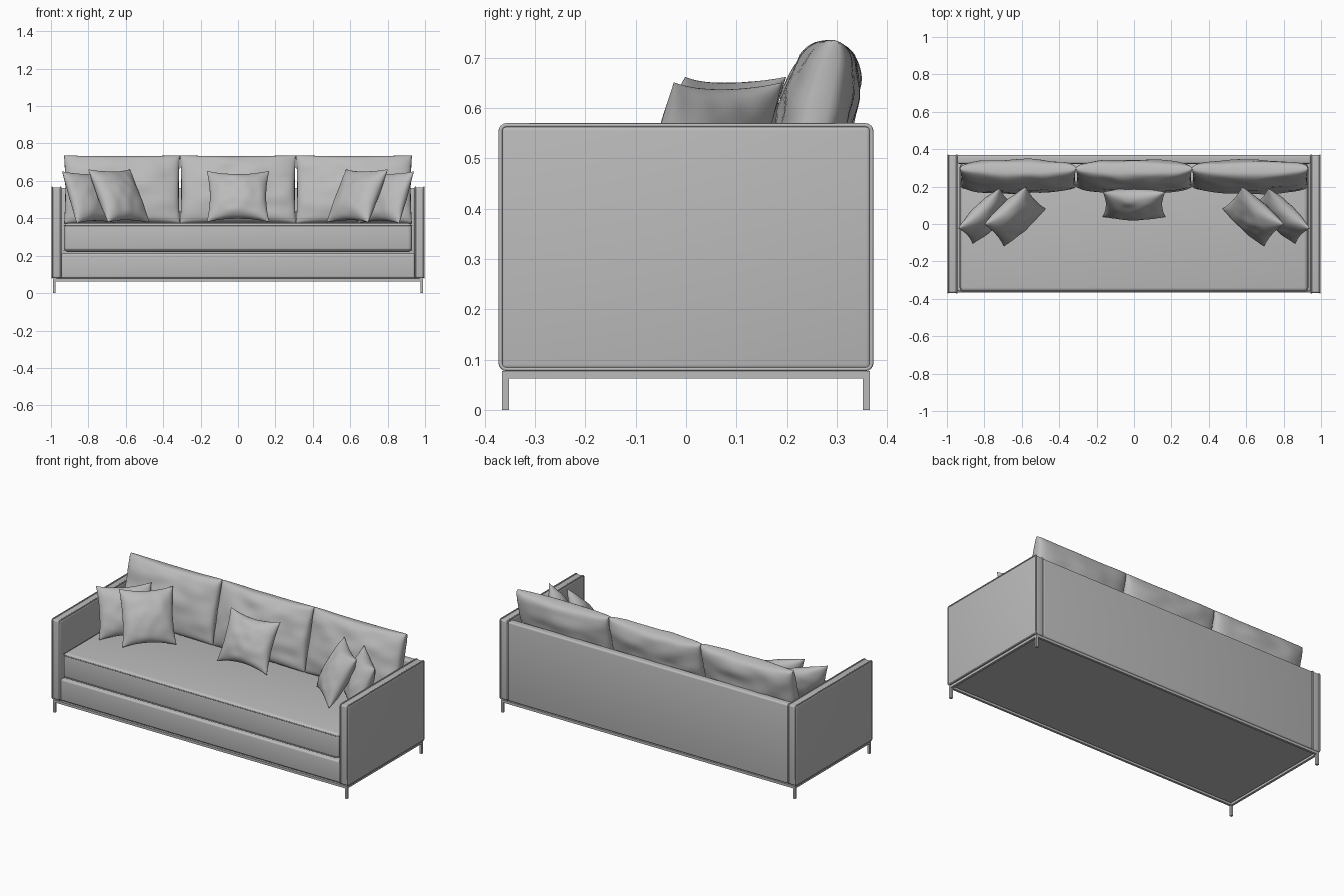
import bpy, bmesh, math
from mathutils import Matrix, Vector, noise

old = bpy.data.objects.get("Cube")
if old:
    bpy.data.objects.remove(old, do_unlink=True)

grey = bpy.data.materials.new("grey fabric")
grey.use_nodes = True
GREY = (0.5, 0.5, 0.5, 1)
grey.diffuse_color = GREY
grey.node_tree.nodes["Principled BSDF"].inputs["Base Color"].default_value = GREY


def finish(name, bm, smooth=True):
    bmesh.ops.recalc_face_normals(bm, faces=bm.faces)
    mesh = bpy.data.meshes.new(name)
    bm.to_mesh(mesh)
    bm.free()
    mesh.materials.append(grey)
    ob = bpy.data.objects.new(name, mesh)
    bpy.context.collection.objects.link(ob)
    if smooth:
        bpy.ops.object.select_all(action='DESELECT')
        ob.select_set(True)
        bpy.context.view_layer.objects.active = ob
        bpy.ops.object.shade_smooth_by_angle(angle=math.radians(40))
    return ob


def box(name, lo, hi, bevel=0.0):
    """Box between two corners, with optional rounded edges."""
    lo, hi = Vector(lo), Vector(hi)
    bm = bmesh.new()
    size = Matrix.Diagonal((hi - lo).to_4d())
    size[3][3] = 1
    bmesh.ops.create_cube(bm, size=1, matrix=Matrix.Translation((lo + hi) / 2) @ size)
    if bevel:
        bmesh.ops.bevel(bm, geom=bm.edges[:], offset=bevel, segments=4,
                        profile=0.5, affect='EDGES')
    return finish(name, bm, bool(bevel))


def piping(name, a, b, axis, level, corner=0.012, radius=0.004):
    """Thin cord around a rounded rectangle lying across the given axis."""
    curve = bpy.data.curves.new(name, 'CURVE')
    curve.dimensions = '3D'
    curve.bevel_depth = radius
    curve.bevel_resolution = 2
    spline = curve.splines.new('POLY')
    pts = []
    centres = ((b[0], b[1], -1, -1), (a[0], b[1], 1, -1),
               (a[0], a[1], 1, 1), (b[0], a[1], -1, 1))
    for quarter, (u, v, su, sv) in enumerate(centres):
        for step in range(5):
            t = (quarter + step / 4) * math.pi / 2
            p = [u + corner * (su + math.cos(t)), v + corner * (sv + math.sin(t))]
            p.insert(axis, level)
            pts.append(p)
    spline.points.add(len(pts) - 1)
    for point, p in zip(spline.points, pts):
        point.co = (*p, 1)
    spline.use_cyclic_u = True
    curve.materials.append(grey)
    bpy.context.collection.objects.link(bpy.data.objects.new(name, curve))


def pillow(name, size, centre, tilt, yaw=0, pinch=0.1, power=0.5, wrinkle=0.008):
    """Stuffed cushion: two domed sheets welded along a pinched outline."""
    w, h, d = size
    place = (Matrix.Translation(centre) @ Matrix.Rotation(math.radians(yaw), 4, 'Z')
             @ Matrix.Rotation(math.radians(-tilt), 4, 'X'))
    bm = bmesh.new()
    for side in (-1, 1):
        sheet = bmesh.ops.create_grid(bm, x_segments=32, y_segments=32, size=1)
        for vert in sheet["verts"]:
            u = math.sin(vert.co.x * math.pi / 2)
            v = math.sin(vert.co.y * math.pi / 2)
            dome = max(0, (1 - u * u) * (1 - v * v)) ** power
            x = w / 2 * u * (1 - pinch * 0.6 * (1 - v * v) * u * u)
            z = h / 2 * v * (1 - pinch * (1 - u * u) * v * v)
            ripple = noise.noise(Vector((u * 2.5, v * 2.5, side + centre[0] * 7)))
            y = side * dome * (d / 2 + wrinkle * ripple)
            vert.co = place @ Vector((x, y, z))
    bmesh.ops.remove_doubles(bm, verts=bm.verts, dist=0.0003)
    return finish(name, bm)


# Upholstered shell
for name, s in (("left", 1), ("right", -1)):
    x0, x1 = sorted((s * 0.943, s * 0.998))
    box(name + "_arm", (x0, -0.368, 0.08), (x1, 0.368, 0.565), 0.01)
    piping(name + "_arm_outer_piping", (-0.369, 0.081), (0.369, 0.566), 0, s * 0.994)
    piping(name + "_arm_inner_piping", (-0.369, 0.081), (0.369, 0.566), 0, s * 0.948)
box("back_panel", (-0.945, 0.322, 0.08), (0.945, 0.368, 0.563), 0.01)
box("seat_base", (-0.945, -0.36, 0.08), (0.945, 0.33, 0.212), 0.01)

# Long seat cushion with cords along its edges
box("seat_cushion", (-0.93, -0.362, 0.22), (0.93, 0.325, 0.374), 0.022)
for name, z in (("upper", 0.362), ("lower", 0.23)):
    piping("seat_" + name + "_piping", (-0.929, -0.361), (0.929, 0.324), 2, z, 0.022, 0.003)

# Slim metal frame and legs
for name, s in (("back", 1), ("front", -1)):
    y0, y1 = sorted((s * 0.352, s * 0.366))
    box(name + "_frame_bar", (-0.99, y0, 0.062), (0.99, y1, 0.077))
    for side, t in (("left", 1), ("right", -1)):
        x0, x1 = sorted((t * 0.976, t * 0.99))
        box(f"{name}_{side}_leg", (x0, y0, 0), (x1, y1, 0.077))
for side, t in (("left", 1), ("right", -1)):
    x0, x1 = sorted((t * 0.976, t * 0.99))
    box(side + "_frame_bar", (x0, -0.36, 0.062), (x1, 0.36, 0.077))
box("underside_panel", (-0.97, -0.345, 0.07), (0.97, 0.345, 0.085))

# Back cushions
for name, x in (("right", -0.62), ("middle", 0), ("left", 0.62)):
    pillow(name + "_back_cushion", (0.62, 0.375, 0.15), (x, 0.252, 0.553), 14,
           pinch=0.035, power=0.3, wrinkle=0.014)

# Throw pillows
pillow("middle_throw_pillow", (0.335, 0.305, 0.13), (0, 0.105, 0.517), 26, pinch=0.17)
for name, s in (("left", 1), ("right", -1)):
    pillow(name + "_inner_throw_pillow", (0.3, 0.325, 0.13),
           (s * 0.637, 0.04, 0.52), 29, -s * 42, pinch=0.12)
    pillow(name + "_outer_throw_pillow", (0.31, 0.3, 0.12),
           (s * 0.79, 0.043, 0.512), 22, -s * 44, pinch=0.12)
